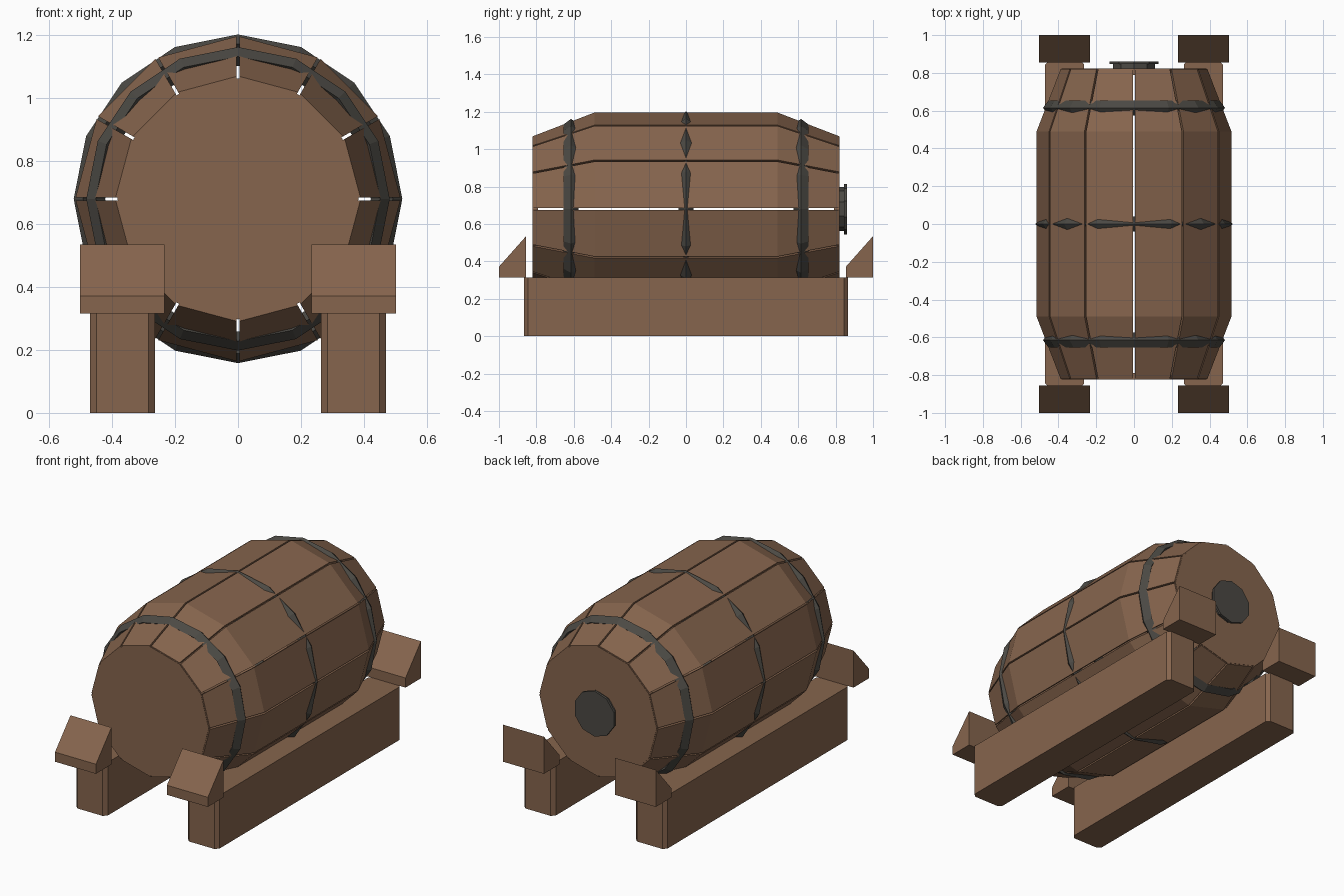
import bpy
import bmesh
from math import sin, cos, pi

cube = bpy.data.objects.get("Cube")
if cube:
    bpy.data.objects.remove(cube, do_unlink=True)

AXIS_Z = 0.68   # height of the barrel's axis
STAVES = 12


def material(name, rgb):
    mat = bpy.data.materials.new(name)
    mat.use_nodes = True
    color = (*rgb, 1)
    mat.diffuse_color = color
    bsdf = next(n for n in mat.node_tree.nodes if n.type == "BSDF_PRINCIPLED")
    bsdf.inputs["Base Color"].default_value = color
    return mat


wood = material("brown_wood", (0.24, 0.13, 0.075))
iron = material("dark_iron", (0.07, 0.066, 0.057))


def loft(name, rings, mat, closed=False):
    """Skin equal-length rings of points; cap the ends or join them up."""
    bm = bmesh.new()
    loops = [[bm.verts.new(p) for p in ring] for ring in rings]
    n = len(loops[0])
    pairs = list(zip(loops, loops[1:]))
    if closed:
        pairs.append((loops[-1], loops[0]))
    else:
        bm.faces.new(loops[0])
        bm.faces.new(loops[-1])
    for a, b in pairs:
        for i in range(n):
            j = (i + 1) % n
            bm.faces.new((a[i], a[j], b[j], b[i]))
    bmesh.ops.recalc_face_normals(bm, faces=bm.faces)
    mesh = bpy.data.meshes.new(name)
    bm.to_mesh(mesh)
    bm.free()
    mesh.materials.append(mat)
    obj = bpy.data.objects.new(name, mesh)
    bpy.context.collection.objects.link(obj)
    return obj


def ring(radius, y, sides):
    """Regular polygon around the barrel axis with a corner at the top."""
    angles = [2 * pi * i / sides for i in range(sides)]
    return [(radius * sin(a), y, AXIS_Z + radius * cos(a)) for a in angles]


# Staves: bent planks with narrow gaps between them
def stave(index, gap=0.01, thickness=0.02):
    half = pi / STAVES
    mid = (2 * index + 1) * half
    rings = []
    for y, r in ((-0.82, 0.39), (-0.49, 0.517), (0.49, 0.517), (0.82, 0.39)):
        section = []
        for radius, side in ((r, -1), (r, 1), (r - thickness, 1), (r - thickness, -1)):
            out = radius * cos(half)
            along = side * (radius * sin(half) - gap / 2)
            section.append((out * sin(mid) + along * cos(mid), y,
                            AXIS_Z + out * cos(mid) - along * sin(mid)))
        rings.append(section)
    loft(f"stave_{index + 1}", rings, wood)


for k in range(STAVES):
    stave(k)

# Barrel heads
for name, side in (("front_head", -1), ("back_head", 1)):
    loft(name, [ring(0.383, side * y, STAVES) for y in (0.79, 0.822)], wood)

# Hoops: faceted rings of diamond section
for name, y, r in (("front_hoop", -0.615, 0.482), ("middle_hoop", 0, 0.522),
                   ("back_hoop", 0.615, 0.482)):
    section = ((r, y), (r - 0.03, y + 0.04), (r - 0.06, y), (r - 0.03, y - 0.04))
    loft(name, [ring(a, b, 16) for a, b in section], iron, closed=True)

# Bung on the back head
loft("bung_neck", [ring(0.118, y, 10) for y in (0.815, 0.846)], iron)
loft("bung_cap", [ring(0.135, y, 10) for y in (0.846, 0.86)], iron)

# Cradle: two rails with chamfered upright edges, and a wedge at each end
for label, side in (("right", -1), ("left", 1)):
    w, d, c = 0.103, 0.865, 0.02
    outline = []
    for sx, sy in ((1, 1), (-1, 1), (-1, -1), (1, -1)):
        corner = [(sx * w, sy * (d - c)), (sx * (w - c), sy * d)]
        outline += corner if sx == sy else corner[::-1]
    loft(f"{label}_rail", [[(side * 0.367 + x, y, z) for x, y in outline]
                           for z in (0, 0.315)], wood)
    for end, y in (("front", -1), ("back", 0.855)):
        profile = ((y, 0.315), (y + 0.145, 0.315), (y + 0.145, 0.535), (y, 0.372))
        loft(f"{label}_{end}_wedge",
             [[(side * x, py, pz) for py, pz in profile] for x in (0.233, 0.502)], wood)
